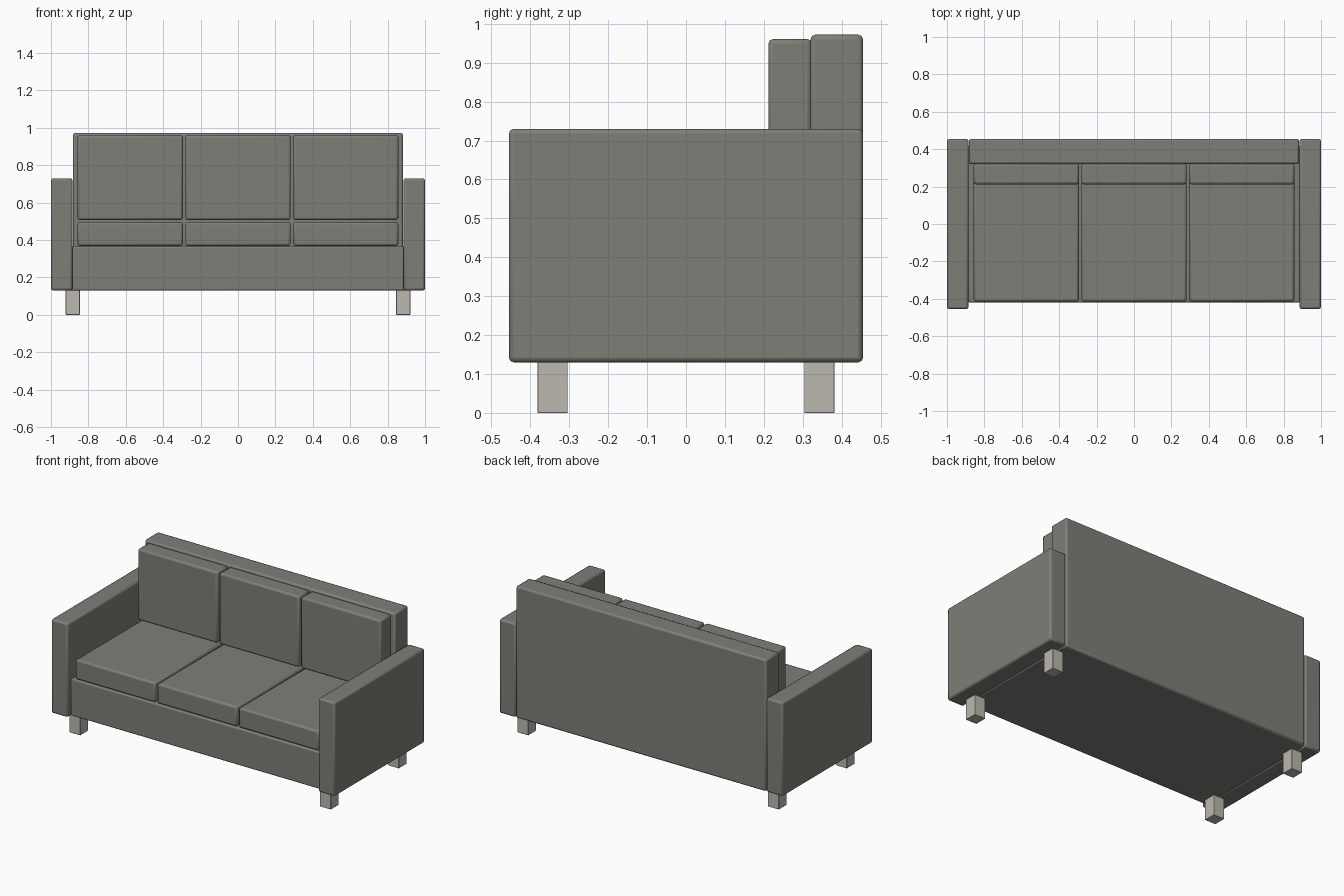
import bpy

if "Cube" in bpy.data.objects:
    bpy.data.objects.remove(bpy.data.objects["Cube"])


def material(name, rgb):
    m = bpy.data.materials.new(name)
    m.diffuse_color = (*rgb, 1)
    m.use_nodes = True
    m.node_tree.nodes["Principled BSDF"].inputs["Base Color"].default_value = m.diffuse_color
    return m


fabric = material("grey_fabric", (0.21, 0.21, 0.19))
wood = material("pale_wood", (0.50, 0.48, 0.43))


def block(name, lo, hi, mat=fabric, bevel=0.012):
    """Soft-edged box spanning two opposite corners."""
    bpy.ops.mesh.primitive_cube_add(size=1, location=[(a + b) / 2 for a, b in zip(lo, hi)])
    ob = bpy.context.object
    ob.name = name
    ob.scale = [b - a for a, b in zip(lo, hi)]
    bpy.ops.object.transform_apply(location=False, rotation=False, scale=True)
    ob.data.materials.append(mat)
    if bevel:
        mod = ob.modifiers.new("soft_edges", 'BEVEL')
        mod.width = bevel
        mod.segments = 2
        bpy.ops.object.shade_smooth_by_angle()
    return ob


# Base frame and backrest
block("base", (-0.887, -0.42, 0.13), (0.887, 0.42, 0.366), bevel=0.008)
block("backrest", (-0.883, 0.32, 0.13), (0.883, 0.455, 0.972))

# Armrests and legs, one set per side
for side, s in (("left", -1), ("right", 1)):
    x = sorted((s * 0.885, s * 1.0))
    block(f"{side}_armrest", (x[0], -0.455, 0.13), (x[1], 0.455, 0.73))
    for end, y in (("front", -0.343), ("back", 0.343)):
        block(f"{side}_{end}_leg", (s * 0.884 - 0.038, y - 0.039, 0),
              (s * 0.884 + 0.038, y + 0.039, 0.132), wood, bevel=0.002)

# Three seat cushions and three back cushions
for i in (-1, 0, 1):
    x0, x1 = i * 0.576 - 0.281, i * 0.576 + 0.281
    block(f"seat_cushion_{i + 2}", (x0, -0.415, 0.368), (x1, 0.318, 0.495))
    block(f"back_cushion_{i + 2}", (x0, 0.212, 0.507), (x1, 0.323, 0.961))
